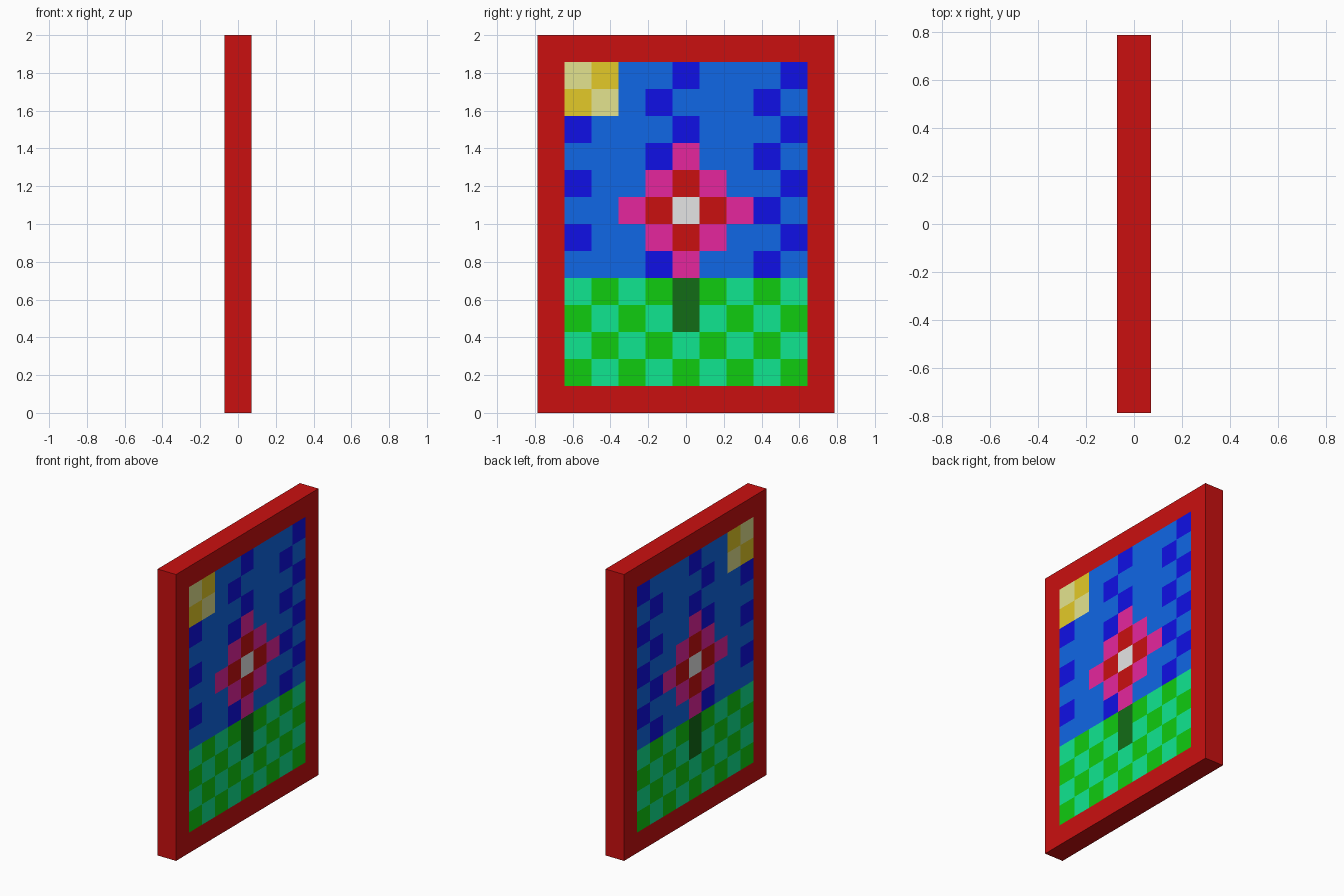
import bpy
import bmesh

if "Cube" in bpy.data.objects:
    bpy.data.objects.remove(bpy.data.objects["Cube"])

CELL = 1 / 7                # one picture tile; the whole frame is 11 x 14 tiles
COLS, ROWS = 9, 12          # tiles inside the frame


def linear(v):
    v /= 255
    return v / 12.92 if v <= 0.04045 else ((v + 0.055) / 1.055) ** 2.4


PALETTE = {
    "red": (202, 16, 16), "sky_blue": (16, 103, 230), "deep_blue": (16, 16, 230),
    "pink": (230, 38, 158), "white": (229, 229, 229), "grass_green": (16, 204, 16),
    "mint_green": (16, 230, 144), "gold": (228, 202, 40),
    "pale_yellow": (228, 228, 143), "stem_green": (18, 108, 22),
}
MATS = {}
for name, rgb in PALETTE.items():
    MATS[name] = bpy.data.materials.new(name)
    MATS[name].diffuse_color = [linear(v) for v in rgb] + [1]
NAMES = list(PALETTE)


def tile_colour(r, c):
    """Colour of the tile in row r from the top, column c from -y."""
    even = (r + c) % 2 == 0
    if r >= 8:                                  # meadow and stem
        if c == 4 and r < 10:
            return "stem_green"
        return "mint_green" if even else "grass_green"
    if r < 2 and c < 2:                         # sun
        return "pale_yellow" if even else "gold"
    dist = abs(r - 5) + abs(c - 4)              # flower rings
    if dist == 0:
        return "white"
    if dist == 1:
        return "red"
    if dist == 2:
        return "pink"
    return "deep_blue" if c % 4 == (3 if r % 2 else 0) else "sky_blue"


def slab(name, ys, zs, colour):
    """Grid of quads in the yz plane, thickened; colour(row, col) or None for a hole."""
    bm = bmesh.new()
    v = [[bm.verts.new((0, y, z)) for y in ys] for z in zs]
    for r in range(len(zs) - 1):
        for c in range(len(ys) - 1):
            col = colour(r, c)
            if col:
                f = bm.faces.new((v[r][c], v[r][c + 1], v[r + 1][c + 1], v[r + 1][c]))
                f.material_index = NAMES.index(col)
    bmesh.ops.recalc_face_normals(bm, faces=bm.faces[:])
    me = bpy.data.meshes.new(name)
    for m in MATS.values():
        me.materials.append(m)
    bm.to_mesh(me)
    bm.free()
    ob = bpy.data.objects.new(name, me)
    bpy.context.collection.objects.link(ob)
    mod = ob.modifiers.new("thickness", 'SOLIDIFY')
    mod.thickness = CELL
    mod.offset = 0
    return ob


# Picture frame: a 3 x 3 grid with the middle left open
slab("frame", [k * CELL for k in (-5.5, -4.5, 4.5, 5.5)],
     [k * CELL for k in (0, 1, 13, 14)],
     lambda r, c: None if (r, c) == (1, 1) else "red")

# Tiled picture, the same on both sides
slab("picture", [(k - COLS / 2) * CELL for k in range(COLS + 1)],
     [(k + 1) * CELL for k in range(ROWS + 1)],
     lambda r, c: tile_colour(ROWS - 1 - r, c))

for m in bpy.data.materials:
    if m.users and not m.is_grease_pencil:
        m.use_nodes = True
        m.node_tree.nodes["Principled BSDF"].inputs["Base Color"].default_value = m.diffuse_color
